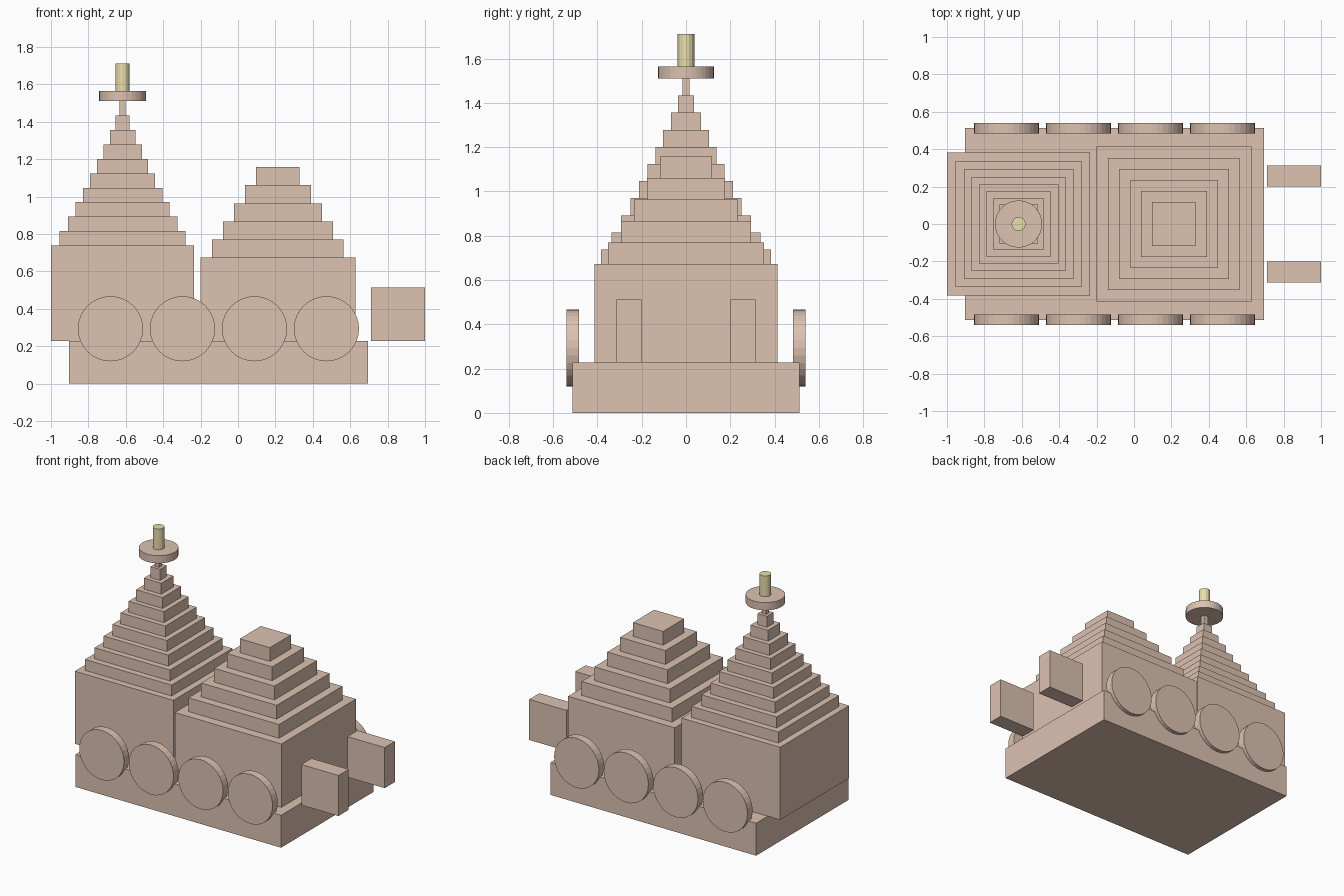
import bpy

if "Cube" in bpy.data.objects:
    bpy.data.objects.remove(bpy.data.objects["Cube"])


def material(name, color):
    m = bpy.data.materials.new(name)
    m.diffuse_color = color
    m.use_nodes = True
    m.node_tree.nodes["Principled BSDF"].inputs["Base Color"].default_value = m.diffuse_color
    return m


STONE = material("sandstone", (0.72, 0.54, 0.44, 1))
GOLD = material("gold", (0.82, 0.73, 0.42, 1))


def finish(name, mat):
    ob = bpy.context.object
    ob.name = name
    ob.data.materials.append(mat)
    return ob


def box(name, x, y, z):
    """Box from (min, max) ranges on each axis."""
    bpy.ops.mesh.primitive_cube_add(size=1, location=[sum(r) / 2 for r in (x, y, z)])
    ob = finish(name, STONE)
    ob.scale = [r[1] - r[0] for r in (x, y, z)]
    bpy.ops.object.transform_apply(location=False, rotation=False, scale=True)
    return ob


def cylinder(name, r, depth, loc, sides=32, rot=(0, 0, 0), mat=STONE):
    bpy.ops.mesh.primitive_cylinder_add(vertices=sides, radius=r, depth=depth,
                                        location=loc, rotation=rot)
    return finish(name, mat)


def stepped_roof(name, cx, z, step, halves):
    """Stack of square tiers with the given half widths."""
    for i, h in enumerate(halves):
        box(f"{name}_{i + 1}", (cx - h, cx + h), (-h, h), (z + i * step, z + (i + 1) * step))


BASE_TOP = 0.228
TOWER_X = -0.617
HALL_X = 0.213

# Platform
box("platform", (-0.904, 0.694), (-0.513, 0.513), (0, BASE_TOP))

# Tall shrine tower with ten tiers, the last being the thin neck
box("tower_body", (-1.0, -0.234), (-0.383, 0.383), (BASE_TOP, 0.738))
stepped_roof("tower_tier", TOWER_X, 0.738, 0.0772,
             [0.337, 0.293, 0.251, 0.212, 0.174, 0.137, 0.103, 0.068, 0.037, 0.016])

# Crowning disc and finial
cylinder("crown_disc", 0.126, 0.054, (TOWER_X, 0, 1.537))
cylinder("finial", 0.0375, 0.146, (TOWER_X, 0, 1.637), sides=16, mat=GOLD)

# Assembly hall with five tiers
box("hall_body", (HALL_X - 0.414, HALL_X + 0.414), (-0.414, 0.414), (BASE_TOP, 0.673))
stepped_roof("hall_tier", HALL_X, 0.673, 0.0968, [0.352, 0.294, 0.235, 0.176, 0.117])

# Chariot wheels and front blocks on both sides
for side, s in (("near", -1), ("far", 1)):
    for i in range(4):
        cylinder(f"wheel_{side}_{i + 1}", 0.174, 0.057,
                 (-0.682 + i * 0.385, s * 0.5115, 0.293), rot=(1.570796, 0, 0))
    box(f"horse_block_{side}", (0.711, 1.0), sorted((s * 0.2, s * 0.313)), (BASE_TOP, 0.513))
